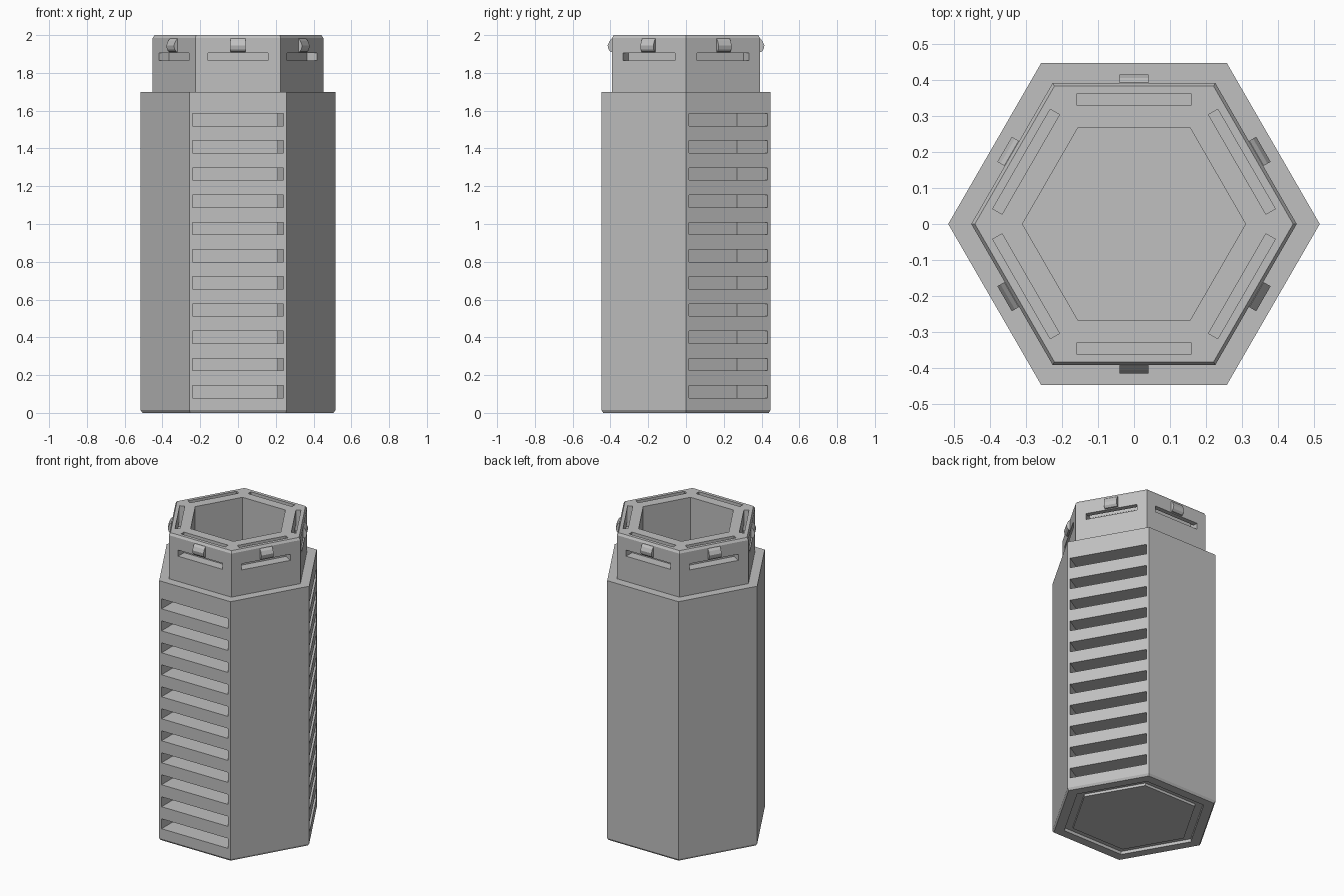
import bpy, bmesh, math
from mathutils import Matrix, Vector

cube = bpy.data.objects.get("Cube")
if cube:
    bpy.data.objects.remove(cube, do_unlink=True)

# One plain grey for everything
grey = bpy.data.materials.new("light grey")
grey.use_nodes = True
COLOUR = (0.53, 0.53, 0.53, 1)
grey.diffuse_color = COLOUR
grey.node_tree.nodes["Principled BSDF"].inputs["Base Color"].default_value = COLOUR


def finish(bm, name):
    bmesh.ops.recalc_face_normals(bm, faces=bm.faces)
    mesh = bpy.data.meshes.new(name)
    bm.to_mesh(mesh)
    bm.free()
    mesh.materials.append(grey)
    ob = bpy.data.objects.new(name, mesh)
    bpy.context.collection.objects.link(ob)
    return ob


def hex_stack(name, rings):
    """Closed hexagonal solid through (corner radius, height) rings."""
    bm = bmesh.new()
    loops = [[bm.verts.new((r * math.cos(k * math.pi / 3), r * math.sin(k * math.pi / 3), z))
              for k in range(6)] for r, z in rings]
    for low, high in zip(loops, loops[1:]):
        for k in range(6):
            n = (k + 1) % 6
            bm.faces.new((low[k], low[n], high[n], high[k]))
    bm.faces.new(loops[0][::-1])
    bm.faces.new(loops[-1])
    return finish(bm, name)


def side_boxes(name, angles, inner, outer, width, spans):
    """Boxes on hexagon sides: radial range, width along side, height spans."""
    bm = bmesh.new()
    for angle in angles:
        turn = Matrix.Rotation(math.radians(angle), 4, 'Z')
        for low, high in spans:
            move = Matrix.Translation(((inner + outer) / 2, 0, (low + high) / 2))
            size = Matrix.Diagonal((outer - inner, width, high - low, 1))
            bmesh.ops.create_cube(bm, size=1, matrix=turn @ move @ size)
    return finish(bm, name)


def carve(ob, cutters):
    for cutter in cutters:
        cutter.hide_render = True
        mod = ob.modifiers.new(cutter.name, 'BOOLEAN')
        mod.operation = 'DIFFERENCE'
        mod.solver = 'EXACT'
        mod.object = cutter
    bpy.context.view_layer.update()
    graph = bpy.context.evaluated_depsgraph_get()
    mesh = bpy.data.meshes.new_from_object(ob.evaluated_get(graph))
    ob.modifiers.clear()
    ob.data = mesh
    for cutter in cutters:
        bpy.data.objects.remove(cutter, do_unlink=True)


SIDES = range(30, 390, 60)
APOTHEM = 0.447

# Main body with a chamfered foot
body = hex_stack("body", [(0.506, 0), (0.516, 0.014), (0.516, 1.7)])
slots = [(0.08 + 0.144 * i, 0.145 + 0.144 * i) for i in range(11)]
carve(body, [
    side_boxes("front_slots", [270], APOTHEM - 0.325, 0.6, 0.482, slots),
    side_boxes("back_slots", [30], APOTHEM - 0.325, 0.6, 0.482, slots),
    hex_stack("base_recess", [(0.44, -0.1), (0.44, 0.02)]),
])

# Raised panel inside the base recess
hex_stack("base_panel", [(0.385, 0.003), (0.385, 0.021)])

# Hollow collar with strap slots running from each side up through the rim
collar = hex_stack("collar", [(0.452, 1.7), (0.452, 1.985), (0.442, 2.0)])
carve(collar, [
    hex_stack("collar_hole", [(0.31, 1.6), (0.31, 2.1)]),
    side_boxes("side_slots", SIDES, 0.33, 0.5, 0.32, [(1.865, 1.905)]),
    side_boxes("rim_slots", SIDES, 0.331, 0.361, 0.319, [(1.866, 2.1)]),
])

# Small catch above each side slot
profile = [(0.38, 1.982), (0.393, 1.982), (0.405, 1.968), (0.415, 1.945),
           (0.411, 1.925), (0.4, 1.912), (0.38, 1.908)]
bm = bmesh.new()
for angle in SIDES:
    turn = Matrix.Rotation(math.radians(angle), 4, 'Z')
    ends = [[bm.verts.new(turn @ Vector((r, y, z))) for r, z in profile] for y in (-0.04, 0.04)]
    bm.faces.new(ends[0])
    bm.faces.new(ends[1][::-1])
    for k in range(len(profile)):
        n = (k + 1) % len(profile)
        bm.faces.new((ends[0][k], ends[1][k], ends[1][n], ends[0][n]))
finish(bm, "catches")
